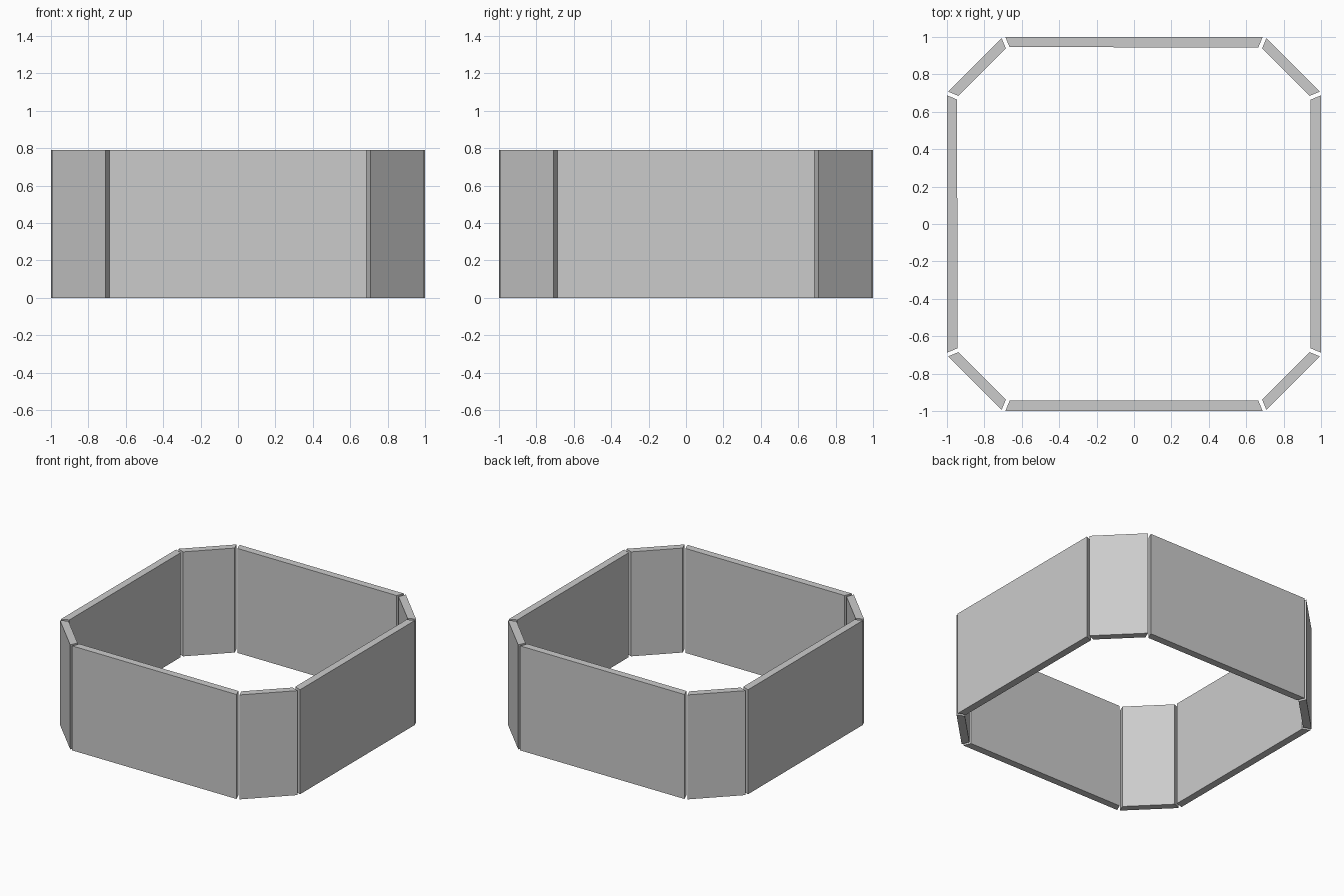
import bpy, bmesh
from math import tan, pi, sqrt
from mathutils import Matrix

if "Cube" in bpy.data.objects:
    bpy.data.objects.remove(bpy.data.objects["Cube"])

HEIGHT = 0.79
THICK = 0.055
MITRE = THICK * tan(pi / 8)


def wall(name, half, dist, angle):
    """Mitred slab: outer face at dist from the centre, facing -y before turning."""
    bm = bmesh.new()
    profile = [(-half, -dist), (half, -dist),
               (half - MITRE, -dist + THICK), (-half + MITRE, -dist + THICK)]
    face = bm.faces.new([bm.verts.new((x, y, 0)) for x, y in profile])
    top = bmesh.ops.extrude_face_region(bm, geom=[face])["geom"]
    bmesh.ops.translate(bm, vec=(0, 0, HEIGHT),
                        verts=[g for g in top if isinstance(g, bmesh.types.BMVert)])
    bmesh.ops.recalc_face_normals(bm, faces=bm.faces[:])
    bm.transform(Matrix.Rotation(angle, 4, 'Z'))
    mesh = bpy.data.meshes.new(name)
    bm.to_mesh(mesh)
    bm.free()
    obj = bpy.data.objects.new(name, mesh)
    bpy.context.collection.objects.link(obj)


# Four long walls and four diagonal corner panels, separated by thin gaps
sides = ["front", "right", "back", "left"]
corners = ["front_right", "back_right", "back_left", "front_left"]
A, B = 0.994, 0.708  # outer end coordinates of a corner panel
for i in range(4):
    wall(sides[i] + "_wall", 0.688, 1.0, i * pi / 2)
    wall(corners[i] + "_corner_panel", (A - B) / sqrt(2), (A + B) / sqrt(2),
         i * pi / 2 + pi / 4)
